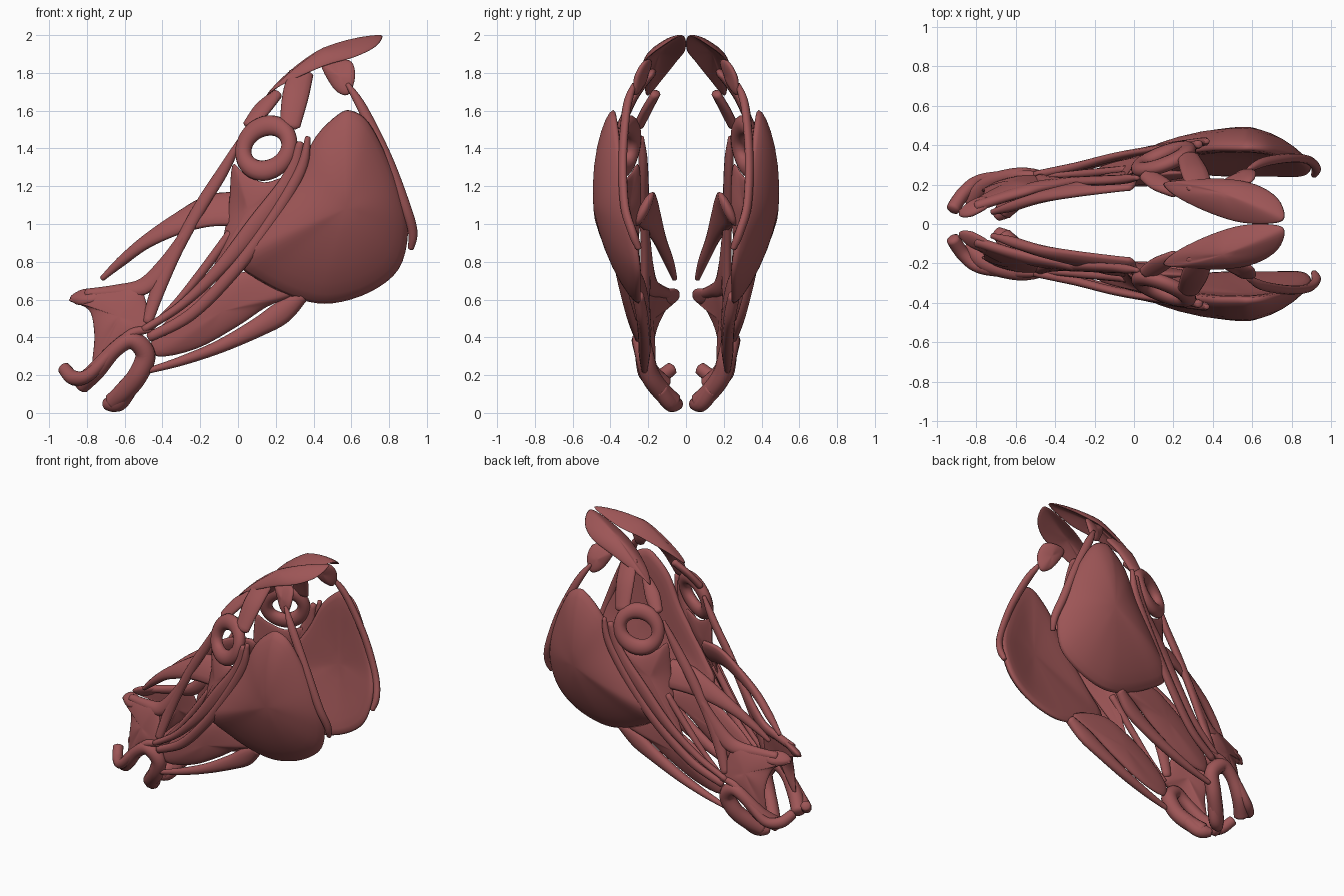
import bpy, bmesh, math
from mathutils import Vector

mat = bpy.data.materials.new("muscle_red")
mat.diffuse_color = (0.34, 0.092, 0.094, 1)


def spline(pts, closed=False, n=6):
    """Catmull-Rom through rows of any length."""
    out, m = [], len(pts)
    for i in range(m if closed else m - 1):
        g = [pts[(i + k) % m] if closed else pts[min(max(i + k, 0), m - 1)] for k in (-1, 0, 1, 2)]
        for j in range(n):
            t = j / n
            out.append([0.5 * (2 * b + (c - a) * t + (2 * a - 5 * b + 4 * c - d) * t * t
                               + (3 * b - a - 3 * c + d) * t ** 3) for a, b, c, d in zip(*g)])
    if not closed:
        out.append(list(pts[-1]))
    return out


def finish(name, bm):
    bmesh.ops.recalc_face_normals(bm, faces=bm.faces)
    for f in bm.faces:
        f.smooth = True
    me = bpy.data.meshes.new(name)
    bm.to_mesh(me)
    bm.free()
    me.materials.append(mat)
    ob = bpy.data.objects.new(name, me)
    bpy.context.collection.objects.link(ob)
    mod = ob.modifiers.new("mirror", 'MIRROR')
    mod.use_axis = (False, True, False)
    mod.use_mirror_merge = False


def strap(name, pts, n=(0, 1, 0), thick=0.022, closed=False, sides=12):
    """Flattened tube through (x, y, z, half width)."""
    rows = spline(pts, closed)
    P = [Vector(r[:3]) for r in rows]
    W = [max(r[3], 0.006) for r in rows]
    N, m = Vector(n).normalized(), len(P)
    bm, rings = bmesh.new(), []
    for i in range(m):
        a, b = (P[i - 1], P[(i + 1) % m]) if closed else (P[max(i - 1, 0)], P[min(i + 1, m - 1)])
        T = (b - a).normalized()
        side = T.cross(N).normalized()
        up = side.cross(T).normalized()
        t = min(thick, W[i])
        rings.append([bm.verts.new(P[i] + side * (W[i] * math.cos(u)) + up * (t * math.sin(u)))
                      for u in (2 * math.pi * k / sides for k in range(sides))])
    for i in range(m if closed else m - 1):
        A, B = rings[i], rings[(i + 1) % m]
        for k in range(sides):
            bm.faces.new((A[k], A[(k + 1) % sides], B[(k + 1) % sides], B[k]))
    if not closed:
        # rounded ends
        for r, p, q in ((rings[0], P[0], P[1]), (rings[-1], P[-1], P[-2])):
            d = (p - q).normalized()
            c = sum((v.co for v in r), Vector()) / sides
            w = max((v.co - c).length for v in r) * 0.35
            r2 = [bm.verts.new(c + (v.co - c) * 0.65 + d * w * 0.7) for v in r]
            for k in range(sides):
                bm.faces.new((r[k], r[(k + 1) % sides], r2[(k + 1) % sides], r2[k]))
            tip = bm.verts.new(c + d * w)
            for k in range(sides):
                bm.faces.new((r2[k], r2[(k + 1) % sides], tip))
    finish(name, bm)


def patch(name, centre, edge, n=(0, 1, 0), lift=0.03, thick=0.025, rings=7):
    """Domed, lens-like sheet inside an (x, y, z) outline."""
    E = [Vector(r) for r in spline(edge, True, 4)]
    C, N, m = Vector(centre), Vector(n).normalized(), len(E)
    bm = bmesh.new()
    rim = [bm.verts.new(e) for e in E]
    for sgn in (1, -1):
        prev = rim
        for j in range(rings - 1, 0, -1):
            a = j / rings * math.pi / 2
            s = math.sin(a)
            off = N * (lift * (1 - s * s) + sgn * thick * math.cos(a))
            cur = [bm.verts.new(C.lerp(e, s) + off) for e in E]
            for k in range(m):
                bm.faces.new((prev[k], prev[(k + 1) % m], cur[(k + 1) % m], cur[k]))
            prev = cur
        tip = bm.verts.new(C + N * (lift + sgn * thick))
        for k in range(m):
            bm.faces.new((prev[k], prev[(k + 1) % m], tip))
    finish(name, bm)


# Large cheek muscle
patch("cheek_muscle", (0.57, 0.345, 1.08),
      [(0.0, 0.33, 0.80), (0.13, 0.29, 0.69), (0.33, 0.26, 0.60), (0.5, 0.25, 0.58), (0.7, 0.25, 0.64),
       (0.85, 0.25, 0.76), (0.9, 0.28, 0.95), (0.87, 0.32, 1.13), (0.79, 0.35, 1.35), (0.69, 0.375, 1.54),
       (0.6, 0.385, 1.6), (0.53, 0.385, 1.58), (0.41, 0.385, 1.46), (0.3, 0.375, 1.25), (0.1, 0.355, 0.97)],
      lift=0.075, thick=0.07)

# Ring around the eye, thicker lids above and below
ring = []
for k in range(12):
    a = 2 * math.pi * k / 12
    c, s = math.cos(a), math.sin(a)
    ring.append((0.15 + 0.122 * c, 0.33 + 0.045 * c - 0.03 * s, 1.402 + 0.118 * s + 0.02 * c,
                 0.044 + 0.012 * s * s))
strap("eye_ring", ring, n=(-0.3, 1, 0.25), thick=0.038, closed=True)

# Forehead plate and the ear muscles below it
patch("forehead_plate", (0.47, 0.125, 1.885),
      [(0.15, 0.20, 1.68), (0.22, 0.22, 1.73), (0.45, 0.23, 1.835), (0.62, 0.20, 1.885), (0.73, 0.13, 1.94),
       (0.765, 0.04, 1.995), (0.72, 0.005, 1.985), (0.56, 0.005, 1.92), (0.4, 0.05, 1.86), (0.23, 0.13, 1.76)],
      n=(-0.3, 0.5, 0.8), lift=0.042, thick=0.018)
strap("temple_strap", [(0.335, 0.18, 1.80, 0.065), (0.305, 0.27, 1.68, 0.07), (0.275, 0.345, 1.52, 0.055)],
      n=(0, 1, 0.5), thick=0.022)
strap("brow_strap", [(0.21, 0.16, 1.69, 0.03), (0.13, 0.205, 1.61, 0.05), (0.06, 0.25, 1.52, 0.04)],
      n=(-0.5, 1, 0.5), thick=0.024)
patch("ear_base", (0.54, 0.235, 1.78),
      [(0.44, 0.20, 1.85), (0.49, 0.23, 1.74), (0.54, 0.26, 1.69), (0.59, 0.27, 1.69),
       (0.62, 0.26, 1.78), (0.60, 0.22, 1.86), (0.52, 0.19, 1.87)], lift=0.0, thick=0.03)
strap("ear_strap", [(0.58, 0.275, 1.74, 0.012), (0.66, 0.315, 1.61, 0.028), (0.79, 0.335, 1.35, 0.028),
                    (0.885, 0.325, 1.10, 0.028), (0.925, 0.285, 0.96, 0.026), (0.915, 0.25, 0.87, 0.016)],
      n=(0.5, 1, 0), thick=0.022)

# Long paired cheek straps
strap("upper_cheek_strap", [(0.33, 0.405, 1.43, 0.02), (0.27, 0.395, 1.22, 0.05), (0.1, 0.375, 1.0, 0.05),
                            (-0.1, 0.34, 0.76, 0.035), (-0.3, 0.29, 0.57, 0.024), (-0.5, 0.25, 0.44, 0.02)])
strap("lower_cheek_strap", [(0.37, 0.42, 1.46, 0.014), (0.33, 0.415, 1.28, 0.03), (0.16, 0.39, 0.99, 0.034),
                            (-0.03, 0.35, 0.74, 0.034), (-0.25, 0.295, 0.52, 0.032), (-0.47, 0.25, 0.40, 0.026)])
# Sheet below the eye
patch("under_eye_sheet", (0.06, 0.32, 1.08),
      [(-0.03, 0.25, 1.31), (0.03, 0.29, 1.27), (0.14, 0.34, 1.22), (0.27, 0.385, 1.25), (0.22, 0.375, 1.12),
       (0.05, 0.345, 0.92), (-0.12, 0.30, 0.72), (-0.18, 0.28, 0.66), (-0.10, 0.26, 0.85), (-0.05, 0.24, 1.08)],
      n=(-0.3, 1, 0), lift=0.005, thick=0.02)
strap("under_eye_tail", [(-0.04, 0.275, 0.95, 0.025), (-0.2, 0.26, 0.735, 0.024), (-0.33, 0.25, 0.58, 0.018),
                         (-0.47, 0.24, 0.44, 0.015)])

# Nose muscles
strap("nose_strap", [(0.02, 0.235, 1.46, 0.012), (-0.08, 0.225, 1.28, 0.032), (-0.2, 0.22, 1.09, 0.036),
                     (-0.32, 0.215, 0.87, 0.034), (-0.42, 0.215, 0.66, 0.04), (-0.48, 0.23, 0.48, 0.03)],
      n=(-0.3, 1, 0.2), thick=0.024)
strap("nose_branch", [(-0.27, 0.217, 0.97, 0.02), (-0.38, 0.205, 0.79, 0.045), (-0.5, 0.185, 0.67, 0.05),
                      (-0.65, 0.14, 0.645, 0.035), (-0.8, 0.09, 0.63, 0.028)], n=(-0.2, 1, 0.5), thick=0.026)
strap("upper_lip_lifter", [(-0.02, 0.22, 1.08, 0.10), (-0.15, 0.205, 1.07, 0.095), (-0.3, 0.175, 1.01, 0.068),
                           (-0.48, 0.135, 0.91, 0.04), (-0.62, 0.09, 0.80, 0.027), (-0.72, 0.06, 0.71, 0.014)],
      n=(-0.3, 1, 0.5), thick=0.028)
patch("nostril_sheet", (-0.62, 0.19, 0.50),
      [(-0.895, 0.06, 0.60), (-0.80, 0.09, 0.65), (-0.66, 0.14, 0.665), (-0.53, 0.18, 0.68), (-0.48, 0.215, 0.56),
       (-0.46, 0.24, 0.44), (-0.58, 0.235, 0.40), (-0.70, 0.205, 0.30), (-0.77, 0.17, 0.24),
       (-0.76, 0.17, 0.40), (-0.78, 0.12, 0.53), (-0.84, 0.08, 0.575)],
      n=(-0.3, 1, 0.3), lift=0.008, thick=0.026)
patch("nose_tip", (-0.82, 0.085, 0.61), [(-0.89, 0.05, 0.61), (-0.82, 0.055, 0.655), (-0.72, 0.11, 0.65),
                                         (-0.75, 0.13, 0.59), (-0.84, 0.09, 0.57)], lift=0, thick=0.035)

# Lips: one band looping round the corner of the mouth, plus the upper rim
strap("mouth_band", [(-0.83, 0.12, 0.15, 0.05), (-0.75, 0.195, 0.225, 0.05), (-0.65, 0.235, 0.335, 0.042),
                     (-0.56, 0.24, 0.385, 0.048), (-0.49, 0.22, 0.31, 0.055), (-0.53, 0.19, 0.20, 0.055),
                     (-0.60, 0.13, 0.115, 0.055), (-0.66, 0.07, 0.06, 0.05)],
      n=(-0.35, 1, 0), thick=0.05)
strap("upper_lip_rim", [(-0.92, 0.075, 0.235, 0.035), (-0.87, 0.15, 0.185, 0.04), (-0.79, 0.215, 0.20, 0.034),
                        (-0.68, 0.24, 0.31, 0.03), (-0.56, 0.245, 0.42, 0.028), (-0.46, 0.25, 0.44, 0.015)],
      n=(-0.5, 1, 0), thick=0.036)
strap("lower_lip_tip", [(-0.70, 0.04, 0.045, 0.03), (-0.64, 0.085, 0.06, 0.055), (-0.58, 0.14, 0.13, 0.05)],
      n=(-0.4, 1, -0.3), thick=0.045)

# Muscles of the lower jaw side
patch("jaw_side_sheet", (-0.08, 0.225, 0.54),
      [(-0.43, 0.21, 0.30), (-0.45, 0.21, 0.40), (-0.3, 0.22, 0.56), (-0.1, 0.235, 0.69), (0.06, 0.25, 0.75),
       (0.25, 0.26, 0.71), (0.32, 0.26, 0.64), (0.15, 0.235, 0.56), (0.0, 0.22, 0.46), (-0.22, 0.205, 0.34)],
      lift=0.0, thick=0.036)
strap("lower_lip_strap", [(-0.47, 0.22, 0.225, 0.016), (-0.3, 0.22, 0.275, 0.025), (-0.1, 0.22, 0.35, 0.035),
                          (0.1, 0.225, 0.45, 0.05), (0.23, 0.235, 0.53, 0.06), (0.34, 0.255, 0.62, 0.035)],
      thick=0.032)
